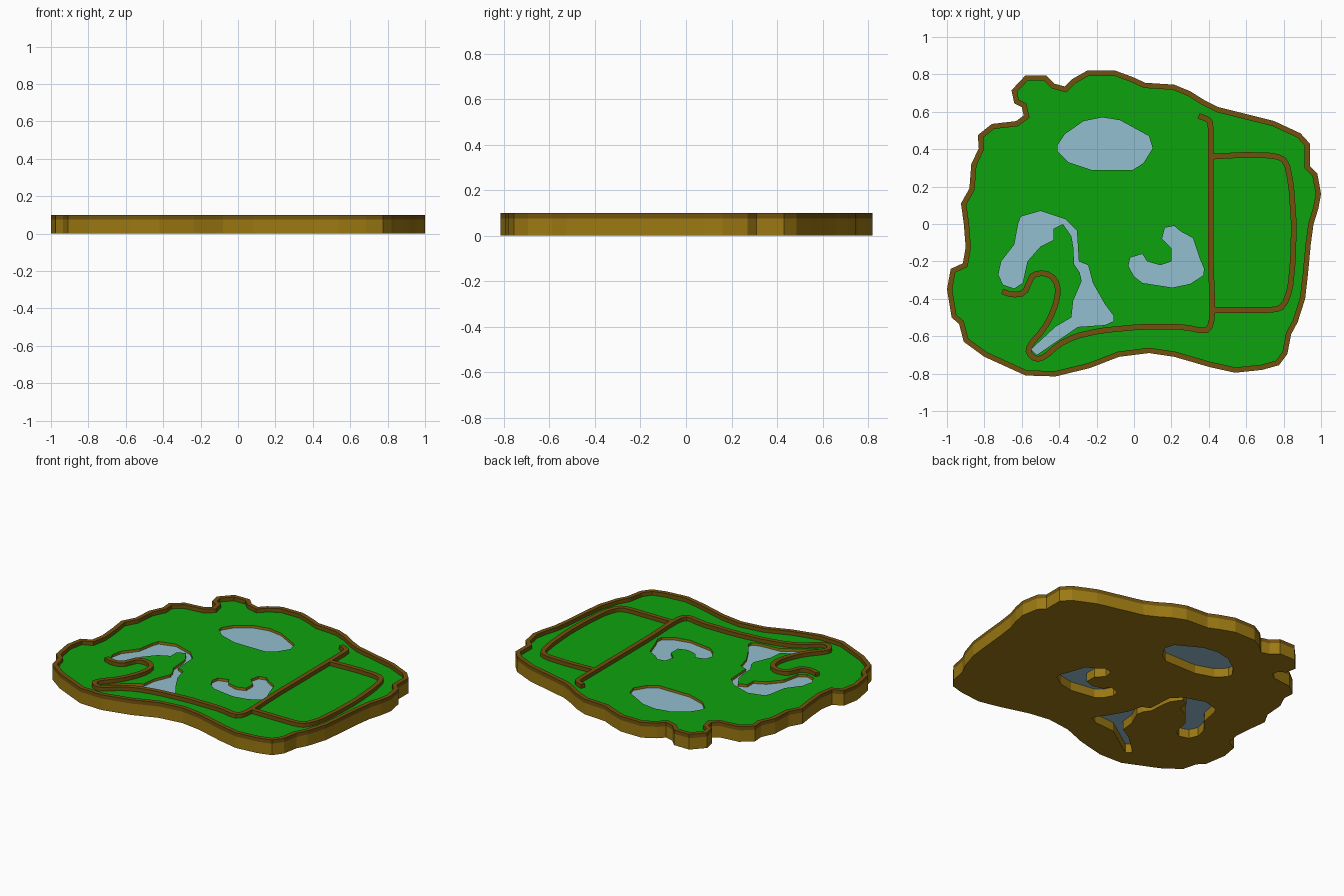
import bpy, bmesh
from mathutils import Vector

if "Cube" in bpy.data.objects:
    bpy.data.objects.remove(bpy.data.objects["Cube"])

LAND_TOP, RIM_TOP, WATER_Z, TRAIL_W = 0.075, 0.10, 0.058, 0.03


def material(name, rgb):
    m = bpy.data.materials.new(name)
    m.diffuse_color = (*rgb, 1)
    m.use_nodes = True
    m.node_tree.nodes["Principled BSDF"].inputs["Base Color"].default_value = m.diffuse_color
    return m


GRASS = material("grass", (0.004, 0.36, 0.004))
EARTH = material("earth", (0.33, 0.19, 0.006))
RIDGE = material("ridge", (0.17, 0.085, 0.004))
WATER = material("water", (0.29, 0.52, 0.62))


def slab(name, loops, z0, z1, mat, top_mat=None):
    """Filled 2D outline (inner loops become holes), extruded from z0 to z1."""
    cu = bpy.data.curves.new(name, 'CURVE')
    cu.dimensions, cu.fill_mode, cu.extrude = '2D', 'BOTH', (z1 - z0) / 2
    for loop in loops:
        s = cu.splines.new('POLY')
        s.points.add(len(loop) - 1)
        for p, c in zip(s.points, loop):
            p.co = (c[0], c[1], 0, 1)
        s.use_cyclic_u = True
    tmp = bpy.data.objects.new(name + "_outline", cu)
    bpy.context.collection.objects.link(tmp)
    me = bpy.data.meshes.new_from_object(
        tmp.evaluated_get(bpy.context.evaluated_depsgraph_get()))
    bpy.data.objects.remove(tmp)
    me.name = name
    me.materials.clear()
    me.materials.append(mat)
    if top_mat:
        me.materials.append(top_mat)
    bm = bmesh.new()
    bm.from_mesh(me)
    bmesh.ops.remove_doubles(bm, verts=bm.verts, dist=1e-5)
    bmesh.ops.translate(bm, verts=bm.verts, vec=(0, 0, (z0 + z1) / 2))
    bmesh.ops.recalc_face_normals(bm, faces=bm.faces)
    for f in bm.faces:
        f.smooth = False
        if z0 == z1 and f.normal.z < 0:
            f.normal_flip()
        f.material_index = 1 if top_mat and f.normal.z > 0.5 else 0
    bm.to_mesh(me)
    bm.free()
    ob = bpy.data.objects.new(name, me)
    bpy.context.collection.objects.link(ob)
    return ob


def offset(pts, d, closed):
    """Mitred offset of a polyline, to its right for positive d."""
    pts = [Vector(p) for p in pts]
    n, out = len(pts), []
    for i, p in enumerate(pts):
        a = pts[i - 1] if closed or i else None
        b = pts[(i + 1) % n] if closed or i < n - 1 else None
        t1 = (p - a).normalized() if a is not None else (b - p).normalized()
        t2 = (b - p).normalized() if b is not None else t1
        n1, n2 = Vector((t1.y, -t1.x)), Vector((t2.y, -t2.x))
        m = (n1 + n2).normalized()
        out.append(p + m * d / max(m.dot(n1), 0.5))
    return out


def round_corners(pts):
    """One pass of corner cutting, end points kept."""
    pts = [Vector(p) for p in pts]
    out = [pts[0]]
    for a, b in zip(pts, pts[1:]):
        k = min(0.25, 0.03 / (b - a).length)
        out += [a.lerp(b, k), a.lerp(b, 1 - k)]
    return out + [pts[-1]]


def trail(name, pts):
    pts = round_corners(pts)
    edge = offset(pts, TRAIL_W / 2, False) + offset(pts, -TRAIL_W / 2, False)[::-1]
    slab(name, [edge], LAND_TOP - 0.002, RIM_TOP, RIDGE)


# Coastline, clockwise
coast = [(-.58, .795), (-.47, .795), (-.425, .75), (-.37, .735), (-.33, .775), (-.25, .82),
         (-.10, .82), (-.005, .785), (.06, .755), (.215, .745), (.30, .71), (.38, .66),
         (.45, .625), (.57, .595), (.75, .55), (.89, .485), (.94, .43), (.94, .31),
         (.98, .27), (1, .16), (.985, .08), (.96, 0), (.945, -.11), (.93, -.27),
         (.915, -.40), (.875, -.525), (.84, -.59), (.82, -.695), (.775, -.755), (.685, -.78),
         (.54, -.795), (.405, -.765), (.215, -.71), (.08, -.69), (-.08, -.71), (-.235, -.77),
         (-.42, -.815), (-.58, -.81), (-.80, -.71), (-.91, -.63), (-.935, -.535), (-.975, -.50),
         (-1, -.35), (-.98, -.24), (-.915, -.21), (-.90, -.125), (-.91, 0), (-.925, .11),
         (-.88, .19), (-.87, .32), (-.83, .405), (-.835, .475), (-.76, .535), (-.63, .55),
         (-.59, .58), (-.60, .625), (-.64, .645), (-.655, .715)]

# Water outlines
oval_lake = [(-.41, .39), (-.41, .42), (-.37, .48), (-.27, .55), (-.17, .57), (-.075, .555),
             (.08, .47), (.1, .405), (.05, .325), (-.005, .29), (-.23, .29), (-.35, .33)]
bean_lake = [(.165, -.02), (.215, -.01), (.25, -.04), (.315, -.075), (.35, -.18), (.375, -.24),
             (.37, -.275), (.30, -.32), (.205, -.34), (.045, -.315), (0, -.28), (-.03, -.225),
             (-.02, -.18), (.045, -.16), (.07, -.20), (.14, -.22), (.2, -.20), (.2, -.13),
             (.15, -.08)]
river = [(-.605, .04), (-.50, .07), (-.365, .025), (-.305, -.035), (-.295, -.2), (-.245, -.22),
         (-.22, -.315), (-.155, -.43), (-.11, -.49), (-.11, -.52), (-.155, -.54), (-.30, -.55),
         (-.52, -.70), (-.55, -.67), (-.42, -.55), (-.335, -.50), (-.325, -.41), (-.28, -.305),
         (-.29, -.26), (-.32, -.215), (-.325, -.12), (-.335, -.065), (-.38, 0), (-.43, -.025),
         (-.43, -.085), (-.5, -.12), (-.57, -.2), (-.595, -.315), (-.64, -.345), (-.7, -.325),
         (-.725, -.27), (-.71, -.2), (-.64, -.11), (-.62, 0)]

# Land plate with lake holes, raised shore rim, water surfaces
slab("land", [coast, oval_lake, bean_lake, river], 0, LAND_TOP, EARTH, GRASS)
slab("shore_rim", [coast, offset(coast, 0.028, True)], LAND_TOP, RIM_TOP, RIDGE)
for name, loop in (("oval_lake", oval_lake), ("bean_lake", bean_lake), ("river", river)):
    slab(name, [loop], WATER_Z, WATER_Z, WATER)

# Raised trails
trail("winding_trail", [
    (-.705, -.36), (-.65, -.38), (-.585, -.37), (-.56, -.31), (-.54, -.27), (-.475, -.26),
    (-.42, -.295), (-.403, -.365), (-.43, -.465), (-.48, -.56), (-.56, -.65), (-.565, -.69),
    (-.525, -.725), (-.475, -.71), (-.405, -.645), (-.315, -.6), (-.18, -.57), (.03, -.55),
    (.27, -.55), (.38, -.575), (.412, -.545), (.42, -.455), (.41, -.19), (.41, .54),
    (.395, .56), (.345, .578)])
trail("side_loop_trail", [
    (.41, .36), (.59, .37), (.76, .365), (.815, .335), (.84, .21), (.855, 0), (.85, -.19),
    (.835, -.35), (.80, -.44), (.75, -.46), (.42, -.46)])
